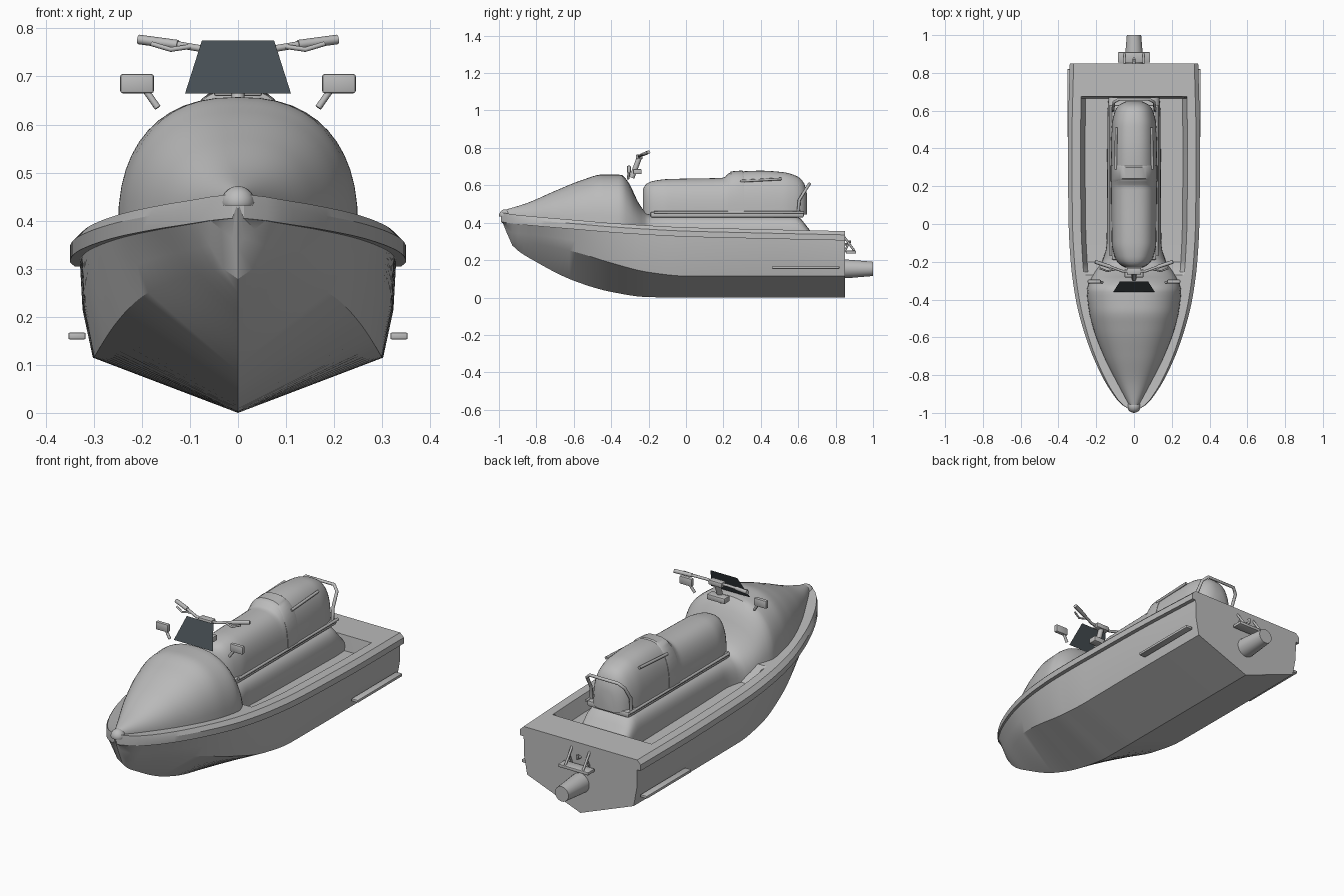
import bpy, bmesh, math
from mathutils import Vector

if "Cube" in bpy.data.objects:
    bpy.data.objects.remove(bpy.data.objects["Cube"])


def material(name, rgb):
    m = bpy.data.materials.new(name)
    m.use_nodes = True
    m.diffuse_color = (*rgb, 1)
    m.node_tree.nodes["Principled BSDF"].inputs["Base Color"].default_value = (*rgb, 1)
    return m


GREY = material("plain grey", (0.5, 0.5, 0.5))
DARK = material("tinted glass", (0.06, 0.075, 0.085))


def finish(obj, mat=GREY, angle=35):
    obj.data.materials.append(mat)
    bpy.ops.object.select_all(action="DESELECT")
    obj.select_set(True)
    bpy.context.view_layer.objects.active = obj
    bpy.ops.object.shade_smooth_by_angle(angle=math.radians(angle))
    return obj


def from_bmesh(name, bm, mat=GREY, angle=35):
    bmesh.ops.recalc_face_normals(bm, faces=bm.faces)
    me = bpy.data.meshes.new(name)
    bm.to_mesh(me)
    bm.free()
    obj = bpy.data.objects.new(name, me)
    bpy.context.collection.objects.link(obj)
    return finish(obj, mat, angle)


def loft(name, rings, angle=35):
    """Skin closed rings of equal length and cap both ends."""
    bm = bmesh.new()
    rows = [[bm.verts.new(p) for p in ring] for ring in rings]
    n = len(rows[0])
    for a, b in zip(rows, rows[1:]):
        for i in range(n):
            j = (i + 1) % n
            bm.faces.new((a[i], a[j], b[j], b[i]))
    bm.faces.new(rows[0])
    bm.faces.new(rows[-1])
    bmesh.ops.remove_doubles(bm, verts=bm.verts, dist=1e-5)
    return from_bmesh(name, bm, angle=angle)


def sample(table, y):
    """Monotone cubic interpolation of the table columns at y."""
    k = 0
    while k < len(table) - 2 and y > table[k + 1][0]:
        k += 1

    def secant(i, c):
        i = max(0, min(i, len(table) - 2))
        return (table[i + 1][c] - table[i][c]) / (table[i + 1][0] - table[i][0])

    def slope(i, c):
        p, q = secant(i - 1, c), secant(i, c)
        return 2 * p * q / (p + q) if p * q > 0 else 0

    h = table[k + 1][0] - table[k][0]
    t = max(0, min(1, (y - table[k][0]) / h))
    s = t * t * (3 - 2 * t)
    return [table[k][c] * (1 - s) + table[k + 1][c] * s
            + h * (slope(k, c) * t * (1 - t) ** 2 - slope(k + 1, c) * t * t * (1 - t))
            for c in range(1, len(table[0]))]


def spread(a, b, n):
    return [a + (b - a) * i / n for i in range(n + 1)]


def dome(y, half, top, base, power, steps=24):
    """Superellipse arch standing on a flat base."""
    ring = []
    for i in range(steps + 1):
        a = math.pi * i / steps
        c, s = math.cos(a), max(0, math.sin(a))
        ring.append((math.copysign(abs(c) ** (2 / power), c) * half, y,
                     base + (top - base) * s ** (2 / power)))
    return ring


def box(name, centre, size, bevel):
    bm = bmesh.new()
    bmesh.ops.create_cube(bm, size=1)
    for v in bm.verts:
        v.co = Vector(a * b for a, b in zip(v.co, size))
    bmesh.ops.bevel(bm, geom=bm.edges[:], offset=bevel, segments=2,
                    profile=0.5, affect="EDGES")
    obj = from_bmesh(name, bm)
    obj.location = centre
    return obj


def tube(name, points, radius):
    cu = bpy.data.curves.new(name, "CURVE")
    cu.dimensions = "3D"
    cu.bevel_depth = radius
    cu.bevel_resolution = 2
    cu.use_fill_caps = True
    sp = cu.splines.new("POLY")
    sp.points.add(len(points) - 1)
    for p, co in zip(sp.points, points):
        p.co = (*co, 1)
    obj = bpy.data.objects.new(name, cu)
    bpy.context.collection.objects.link(obj)
    bpy.ops.object.select_all(action="DESELECT")
    obj.select_set(True)
    bpy.context.view_layer.objects.active = obj
    bpy.ops.object.convert(target="MESH")
    return finish(bpy.context.object, angle=50)


# Hull: y, rail half width, deck z, chine x, chine z, keel z
HULL = [(-0.99, 0.012, 0.455, 0.003, 0.43, 0.425), (-0.96, 0.06, 0.45, 0.012, 0.365, 0.35),
        (-0.93, 0.09, 0.445, 0.03, 0.3, 0.28), (-0.8, 0.172, 0.432, 0.1, 0.285, 0.19),
        (-0.6, 0.255, 0.415, 0.195, 0.245, 0.09), (-0.4, 0.308, 0.398, 0.255, 0.185, 0.03),
        (-0.2, 0.335, 0.385, 0.288, 0.135, 0.002), (0, 0.346, 0.375, 0.3, 0.115, 0),
        (0.4, 0.35, 0.365, 0.302, 0.115, 0), (0.85, 0.34, 0.355, 0.3, 0.115, 0)]


def hull_ring(y):
    w, deck, cx, cz, keel = sample(HULL, y)
    well = max(0, min(1, (y + 0.27) / 0.07)) * max(0, min(1, (0.675 - y) / 0.01))
    floor = deck - 0.075 * well
    low = deck - 0.05
    bulge = 0.008 * max(0, min(1, (y + 0.6) / 0.5))
    half = [(0, keel), (cx, cz), ((cx + w * 0.94) / 2 + bulge, (cz + low) / 2),
            (w * 0.94, low), (w, low), (w, low + 0.03),
            (w * 0.94, deck), (w * 0.81, deck), (w * 0.74, floor), (0, floor)]
    half += [(-x, z) for x, z in half[-2:0:-1]]
    return [(x, y, z) for x, z in half]


stations = sorted(spread(-0.99, 0.85, 60) + [-0.27, -0.2, 0.665, 0.675])
loft("hull", [hull_ring(y) for y in stations], 28)

# Front cowl flowing back into the seat pedestal: y, half width, top z, base z, squareness
COWL = [(-0.98, 0.015, 0.465, 0.44, 2.3), (-0.85, 0.085, 0.505, 0.42, 2.3),
        (-0.7, 0.16, 0.57, 0.41, 2.3), (-0.55, 0.217, 0.63, 0.4, 2.35),
        (-0.45, 0.24, 0.657, 0.39, 2.4), (-0.35, 0.25, 0.657, 0.38, 2.4),
        (-0.31, 0.238, 0.62, 0.37, 2.4), (-0.25, 0.205, 0.5, 0.34, 2.5),
        (-0.2, 0.17, 0.445, 0.29, 3), (-0.1, 0.145, 0.44, 0.29, 4),
        (0.59, 0.14, 0.435, 0.28, 4), (0.67, 0.135, 0.35, 0.28, 4)]
loft("cowl_and_pedestal",
     [dome(y, *sample(COWL, y)) for y in spread(-0.98, -0.1, 44) + spread(0, 0.67, 24)])

# Seat with a raised passenger half: y, half width, top z
SEAT = [(-0.23, 0.045, 0.58), (-0.215, 0.075, 0.605), (-0.18, 0.1, 0.622), (-0.1, 0.118, 0.633),
        (0.2, 0.122, 0.64), (0.235, 0.123, 0.668), (0.4, 0.122, 0.678), (0.52, 0.118, 0.67),
        (0.59, 0.104, 0.65), (0.63, 0.08, 0.615), (0.648, 0.045, 0.55)]
loft("seat", [dome(y, *sample(SEAT, y), 0.445, 2.6) for y in spread(-0.23, 0.648, 60)])
loft("seat_strap", [dome(y, 0.125, top, 0.45, 2.6)
                    for y, top in ((0.225, 0.655), (0.24, 0.674), (0.3, 0.679), (0.31, 0.672))])
box("seat_base", (0, 0.22, 0.443), (0.235, 0.82, 0.03), 0.008)

# Windscreen
bm = bmesh.new()
bm.faces.new([bm.verts.new(p) for p in ((-0.11, -0.36, 0.665), (0.11, -0.36, 0.665),
                                        (0.075, -0.305, 0.775), (-0.075, -0.305, 0.775))])
from_bmesh("windscreen", bm, DARK)

# Paired parts
for side, s in (("left", 1), ("right", -1)):
    tube(side + "_handlebar", [(0, -0.25, 0.75), (s * 0.06, -0.25, 0.755),
                               (s * 0.13, -0.225, 0.767)], 0.007)
    tube(side + "_grip", [(s * 0.125, -0.227, 0.766), (s * 0.207, -0.2, 0.777)], 0.01)
    tube(side + "_lever", [(s * 0.1, -0.24, 0.762), (s * 0.14, -0.25, 0.756),
                           (s * 0.18, -0.235, 0.768)], 0.005)
    box(side + "_mirror", (s * 0.21, -0.305, 0.685), (0.07, 0.02, 0.04), 0.005)
    tube(side + "_mirror_stem", [(s * 0.19, -0.305, 0.668), (s * 0.167, -0.31, 0.635)], 0.007)
    box(side + "_side_fin", (s * 0.335, 0.64, 0.16), (0.036, 0.36, 0.014), 0.003)
    tube(side + "_seat_rail", [(s * 0.122, -0.17, 0.455), (s * 0.122, 0.63, 0.455)], 0.007)
    tube(side + "_seat_grip", [(s * 0.097, 0.29, 0.622), (s * 0.094, 0.51, 0.634)], 0.007)
    tube(side + "_step_arm", [(s * 0.05, 0.845, 0.325), (s * 0.05, 0.9, 0.25)], 0.006)
    tube(side + "_step_brace", [(s * 0.05, 0.845, 0.24), (s * 0.05, 0.87, 0.29)], 0.005)

# Steering column and console
tube("steering_column", [(0, -0.245, 0.76), (0, -0.29, 0.64)], 0.014)
box("handlebar_clamp", (0, -0.25, 0.752), (0.075, 0.035, 0.025), 0.005)
box("console", (0, -0.26, 0.673), (0.1, 0.045, 0.028), 0.005)

# Rear grab handle
tube("grab_handle", [(0.112, 0.6, 0.45), (0.112, 0.605, 0.52), (0.106, 0.645, 0.585),
                     (0.08, 0.66, 0.608), (-0.08, 0.66, 0.608), (-0.106, 0.645, 0.585),
                     (-0.112, 0.605, 0.52), (-0.112, 0.6, 0.45)], 0.008)

# Boarding step, jet nozzle and bow cap
box("boarding_step", (0, 0.882, 0.242), (0.17, 0.055, 0.016), 0.004)
tube("tow_hook", [(0, 0.845, 0.285), (0, 0.875, 0.285), (0, 0.875, 0.305)], 0.007)


def circle(y, r, z):
    return [(r * math.cos(a), y, z + r * math.sin(a)) for a in spread(0, math.tau, 24)[:-1]]


loft("jet_nozzle", [circle(0.84, 0.05, 0.153), circle(0.87, 0.049, 0.153), circle(1, 0.038, 0.153)])
bm = bmesh.new()
bmesh.ops.create_uvsphere(bm, u_segments=20, v_segments=10, radius=0.035)
for v in bm.verts:
    v.co.z = max(v.co.z, -0.005)
from_bmesh("bow_cap", bm).location = (0, -0.965, 0.437)
